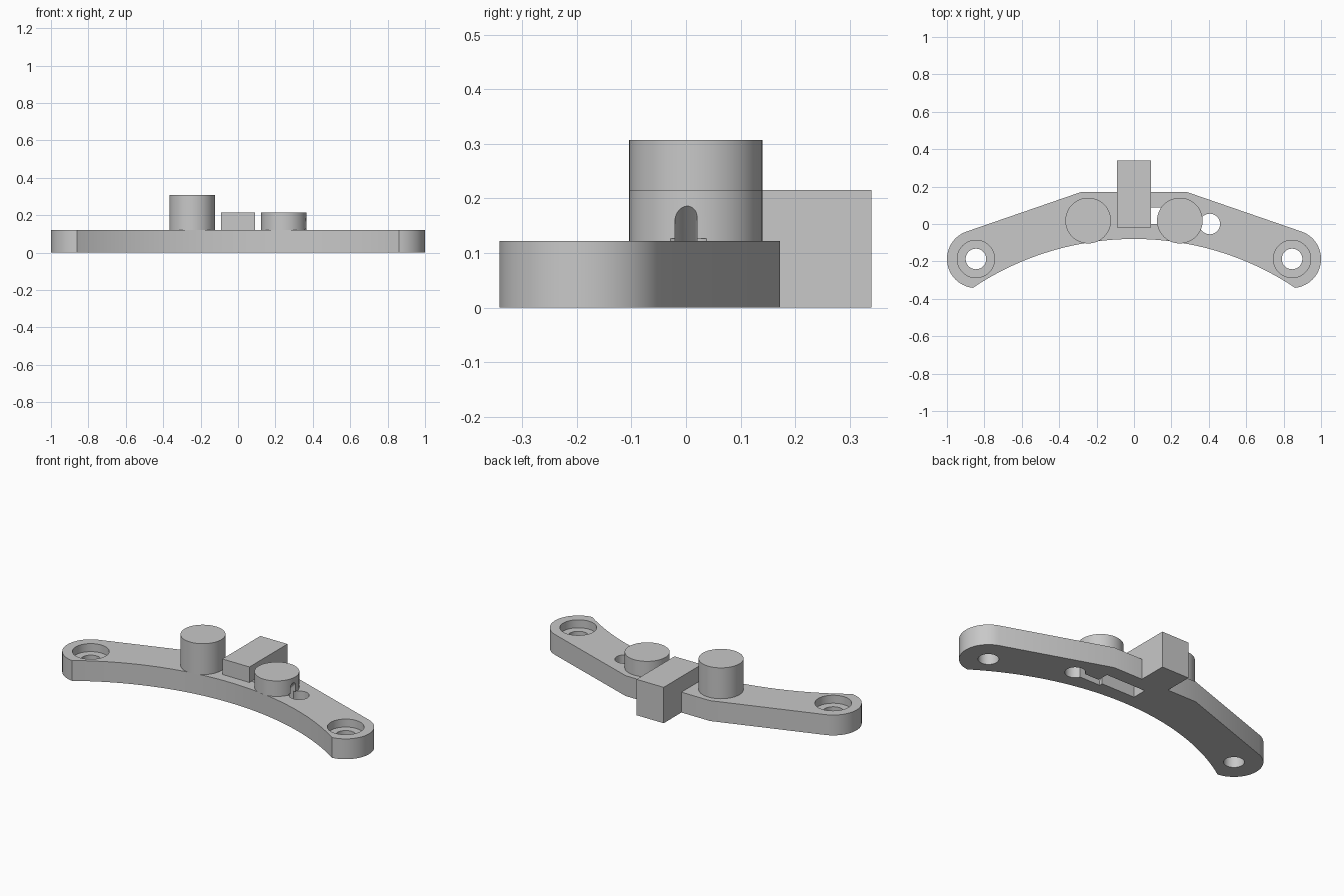
import bpy, bmesh, math
from mathutils import Vector

if "Cube" in bpy.data.objects:
    bpy.data.objects.remove(bpy.data.objects["Cube"], do_unlink=True)

grey = bpy.data.materials.new("plain grey")
grey.use_nodes = True
grey.diffuse_color = (0.58, 0.58, 0.58, 1)
grey.node_tree.nodes["Principled BSDF"].inputs["Base Color"].default_value = (0.58, 0.58, 0.58, 1)

TOP = 0.122            # plate thickness
END = (0.845, -0.187)  # centre of each rounded end


def prism(name, points, offset):
    """Closed outline swept along an offset vector."""
    bm = bmesh.new()
    face = bm.faces.new([bm.verts.new(p) for p in points])
    swept = bmesh.ops.extrude_face_region(bm, geom=[face])["geom"]
    verts = [v for v in swept if isinstance(v, bmesh.types.BMVert)]
    bmesh.ops.translate(bm, verts=verts, vec=Vector(offset))
    bmesh.ops.recalc_face_normals(bm, faces=bm.faces)
    mesh = bpy.data.meshes.new(name)
    bm.to_mesh(mesh)
    bm.free()
    mesh.materials.append(grey)
    obj = bpy.data.objects.new(name, mesh)
    bpy.context.collection.objects.link(obj)
    return obj


def arc(cx, cy, r, start, end, n):
    steps = [math.radians(start + (end - start) * i / n) for i in range(n + 1)]
    return [(cx + r * math.cos(a), cy + r * math.sin(a)) for a in steps]


def cylinder(name, x, y, r, z0, z1):
    ring = arc(x, y, r, 0, 360, 64)[:-1]
    return prism(name, [(px, py, z0) for px, py in ring], (0, 0, z1 - z0))


def box(name, x0, x1, y0, y1, z0, z1):
    corners = [(x0, y0, z0), (x1, y0, z0), (x1, y1, z0), (x0, y1, z0)]
    return prism(name, corners, (0, 0, z1 - z0))


def cut(obj, cutters):
    bpy.context.view_layer.objects.active = obj
    for c in cutters:
        mod = obj.modifiers.new("cut", "BOOLEAN")
        mod.operation, mod.solver, mod.object = "DIFFERENCE", "EXACT", c
        bpy.ops.object.modifier_apply(modifier=mod.name)


# Curved plate: half outline from the inner arc round the end, then mirrored
half = arc(0, -1.632, 1.552, 90, 56.5, 24)[:-1]
half += arc(*END, 0.155, -84, 71, 28) + [(0.28, 0.172)]
outline = half + [(-x, y) for x, y in reversed(half[1:])]
plate = prism("curved_plate", [(x, y, 0) for x, y in outline], (0, 0, TOP))

# Raised parts
block = box("centre_block", -0.09, 0.09, -0.02, 0.34, 0, 0.215)
tall_boss = cylinder("tall_boss", -0.245, 0.018, 0.122, TOP, 0.307)
short_boss = cylinder("short_boss", 0.245, 0.018, 0.122, TOP, 0.215)

# Screw holes with counterbores
screw_cutters = []
for s in (-1, 1):
    screw_cutters.append(cylinder("screw_hole", s * END[0], END[1], 0.055, -0.1, 0.3))
    screw_cutters.append(cylinder("counterbore", s * END[0], END[1], 0.1, TOP - 0.048, 0.3))

# Cable hole, rectangular pocket and the sloping arched channel joining them
cable_hole = cylinder("cable_hole", 0.405, 0, 0.055, -0.1, TOP + 0.004)
pocket = box("pocket", 0, 0.26, 0, 0.088, -0.1, TOP + 0.001)
arch = [(0.41, y, z) for y, z in arc(0, 0.21, 0.02, 0, 180, 16)]
arch += [(0.41, -0.02, -0.1), (0.41, 0.02, -0.1)]
channel = prism("cable_channel", arch, (-0.19, 0, -0.19))

cut(plate, screw_cutters + [cable_hole, pocket, channel])
cut(block, [pocket])
cut(short_boss, [cable_hole, channel])
for helper in screw_cutters + [cable_hole, pocket, channel]:
    bpy.data.objects.remove(helper, do_unlink=True)

# Smooth round walls, keep edges crisp
bpy.ops.object.select_all(action="DESELECT")
for obj in (plate, block, tall_boss, short_boss):
    obj.select_set(True)
bpy.context.view_layer.objects.active = plate
bpy.ops.object.shade_smooth_by_angle(angle=math.radians(30))
